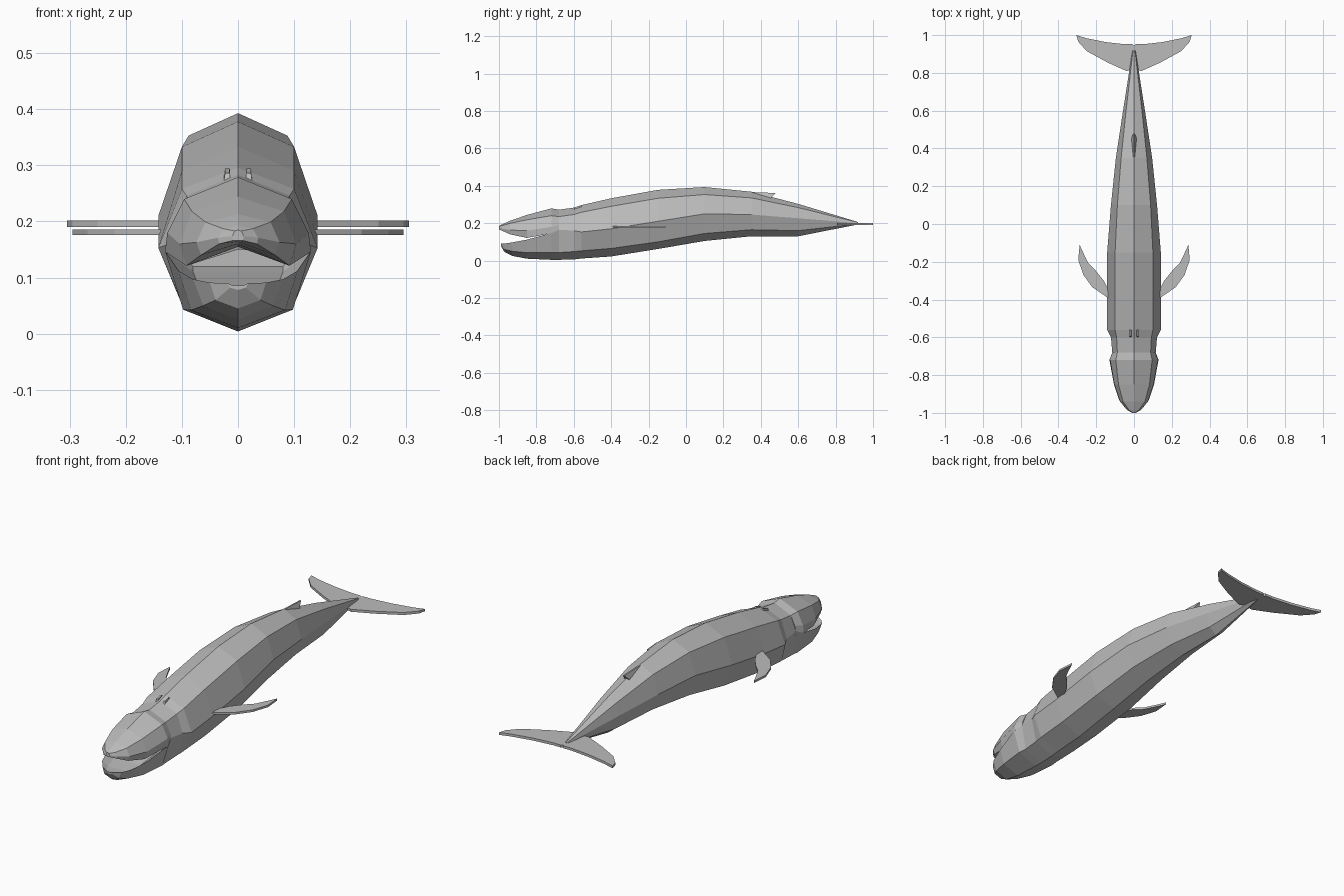
import bpy, bmesh, math

grey = bpy.data.materials.new("whale grey")
grey.diffuse_color = (0.5, 0.5, 0.5, 1)


def finish(name, bm):
    bmesh.ops.remove_doubles(bm, verts=bm.verts, dist=0.0005)
    bmesh.ops.recalc_face_normals(bm, faces=bm.faces)
    mesh = bpy.data.meshes.new(name)
    bm.to_mesh(mesh)
    bm.free()
    mesh.materials.append(grey)
    obj = bpy.data.objects.new(name, mesh)
    bpy.context.collection.objects.link(obj)
    return obj


def loft(name, stations):
    """Each station is y and half a ring (x, z) from top centre to bottom centre."""
    bm = bmesh.new()
    rings = []
    for y, half in stations:
        pts = half + [(-x, z) for x, z in half[-2:0:-1]]
        rings.append([bm.verts.new((x, y, z)) for x, z in pts])
    n = len(rings[0])
    for a, b in zip(rings, rings[1:]):
        for i in range(n):
            j = (i + 1) % n
            bm.faces.new((a[i], a[j], b[j], b[i]))
    bm.faces.new(rings[0])
    bm.faces.new(rings[-1][::-1])
    return finish(name, bm)


def slab(name, outline, z, thick, mirror=True):
    """Thin horizontal fin with slightly bevelled edges, mirrored across x."""
    bm = bmesh.new()
    face = bm.faces.new([bm.verts.new((x, y, z - thick / 2)) for x, y in outline])
    out = bmesh.ops.extrude_face_region(bm, geom=[face])
    for v in out["geom"]:
        if isinstance(v, bmesh.types.BMVert):
            v.co.z += thick
    obj = finish(name, bm)
    if mirror:
        obj.modifiers.new("mirror", "MIRROR")
    return obj


# Body: y, top z, shoulder x z, side x z, lower x z, bottom z
body = [
    (-0.68, 0.272, 0.088, 0.235, 0.115, 0.165, 0.094, 0.043, 0.004),
    (-0.60, 0.283, 0.092, 0.246, 0.122, 0.160, 0.097, 0.048, 0.006),
    (-0.56, 0.296, 0.100, 0.258, 0.142, 0.153, 0.100, 0.052, 0.011),
    (-0.40, 0.333, 0.100, 0.290, 0.142, 0.170, 0.102, 0.065, 0.022),
    (-0.15, 0.378, 0.100, 0.333, 0.142, 0.210, 0.102, 0.100, 0.062),
    (0.10, 0.393, 0.088, 0.353, 0.122, 0.250, 0.088, 0.145, 0.105),
    (0.35, 0.368, 0.068, 0.335, 0.096, 0.246, 0.066, 0.165, 0.130),
    (0.60, 0.303, 0.042, 0.283, 0.058, 0.226, 0.040, 0.160, 0.130),
    (0.92, 0.206, 0.005, 0.204, 0.008, 0.200, 0.005, 0.196, 0.193),
]
loft("body", [(y, [(0, t), (sx, sz), (wx, wz), (lx, lz), (0, b)])
              for y, t, sx, sz, wx, wz, lx, lz, b in body])

# Upper jaw: y, top z, shoulder x z, side x z, lip x z, palate z
upper = [
    (-0.68, 0.272, 0.088, 0.235, 0.110, 0.190, 0.115, 0.164, 0.163),
    (-0.72, 0.279, 0.096, 0.240, 0.126, 0.180, 0.130, 0.146, 0.150),
    (-0.85, 0.244, 0.082, 0.218, 0.104, 0.160, 0.092, 0.121, 0.155),
    (-0.94, 0.213, 0.058, 0.199, 0.074, 0.163, 0.066, 0.140, 0.160),
    (-0.985, 0.193, 0.026, 0.187, 0.036, 0.171, 0.034, 0.160, 0.164),
    (-1.00, 0.185, 0.006, 0.183, 0.010, 0.174, 0.009, 0.166, 0.166),
]
loft("upper_jaw", [(y, [(0, t), (sx, sz), (wx, wz), (lx, lz), (0, p)])
                   for y, t, sx, sz, wx, wz, lx, lz, p in upper])

# Lower jaw: y, floor x z, rim x z, lower x z, bottom z
lower = [
    (-0.68, 0.080, 0.120, 0.115, 0.164, 0.094, 0.043, 0.004),
    (-0.72, 0.080, 0.110, 0.130, 0.147, 0.098, 0.043, 0.004),
    (-0.85, 0.070, 0.085, 0.106, 0.112, 0.084, 0.042, 0.010),
    (-0.93, 0.050, 0.080, 0.080, 0.097, 0.062, 0.050, 0.025),
    (-0.97, 0.030, 0.082, 0.050, 0.091, 0.040, 0.060, 0.045),
    (-0.99, 0.010, 0.086, 0.018, 0.090, 0.014, 0.082, 0.078),
]
loft("lower_jaw", [(y, [(0, fz), (fx, fz), (rx, rz), (lx, lz), (0, b)])
                   for y, fx, fz, rx, rz, lx, lz, b in lower])

# Side flippers
slab("flippers", [(0.11, -0.40), (0.14, -0.39), (0.22, -0.335), (0.268, -0.27),
                  (0.295, -0.19), (0.288, -0.11), (0.265, -0.16), (0.24, -0.21),
                  (0.20, -0.25), (0.16, -0.30), (0.14, -0.34), (0.11, -0.36)], 0.181, 0.010)

# Tail flukes
slab("tail_flukes", [(0, 0.82), (0.04, 0.81), (0.14, 0.855), (0.25, 0.915), (0.295, 0.965),
                     (0.305, 1.0), (0.25, 0.983), (0.15, 0.963), (0.05, 0.952), (0.008, 0.952),
                     (0, 0.945)], 0.196, 0.012)

# Dorsal fin: wide at the root, thin along its upper edge
fin = [(0.33, 0.355, 0.004), (0.35, 0.366, 0.004), (0.48, 0.361, 0.003),
       (0.458, 0.340, 0.012), (0.45, 0.320, 0.018), (0.36, 0.335, 0.014)]
bm = bmesh.new()
sides = [[bm.verts.new((s * w, y, z)) for y, z, w in fin] for s in (-1, 1)]
for i in range(len(fin)):
    j = (i + 1) % len(fin)
    bm.faces.new((sides[0][i], sides[0][j], sides[1][j], sides[1][i]))
for s in sides:
    bm.faces.new(s)
bmesh.ops.triangulate(bm, faces=[f for f in bm.faces if len(f.verts) > 4])
finish("dorsal_fin", bm)

# Paired blowhole ridges
for side, label in ((-1, "left"), (1, "right")):
    bm = bmesh.new()
    bmesh.ops.create_cube(bm, size=1)
    for v in bm.verts:
        taper = 0.6 if v.co.z > 0 else 1
        v.co = (side * 0.019 + v.co.x * 0.014 * taper, -0.578 + v.co.y * 0.05 * taper,
                0.28 + v.co.z * 0.02 + v.co.y * 0.008)
    finish("blowhole_" + label, bm)
